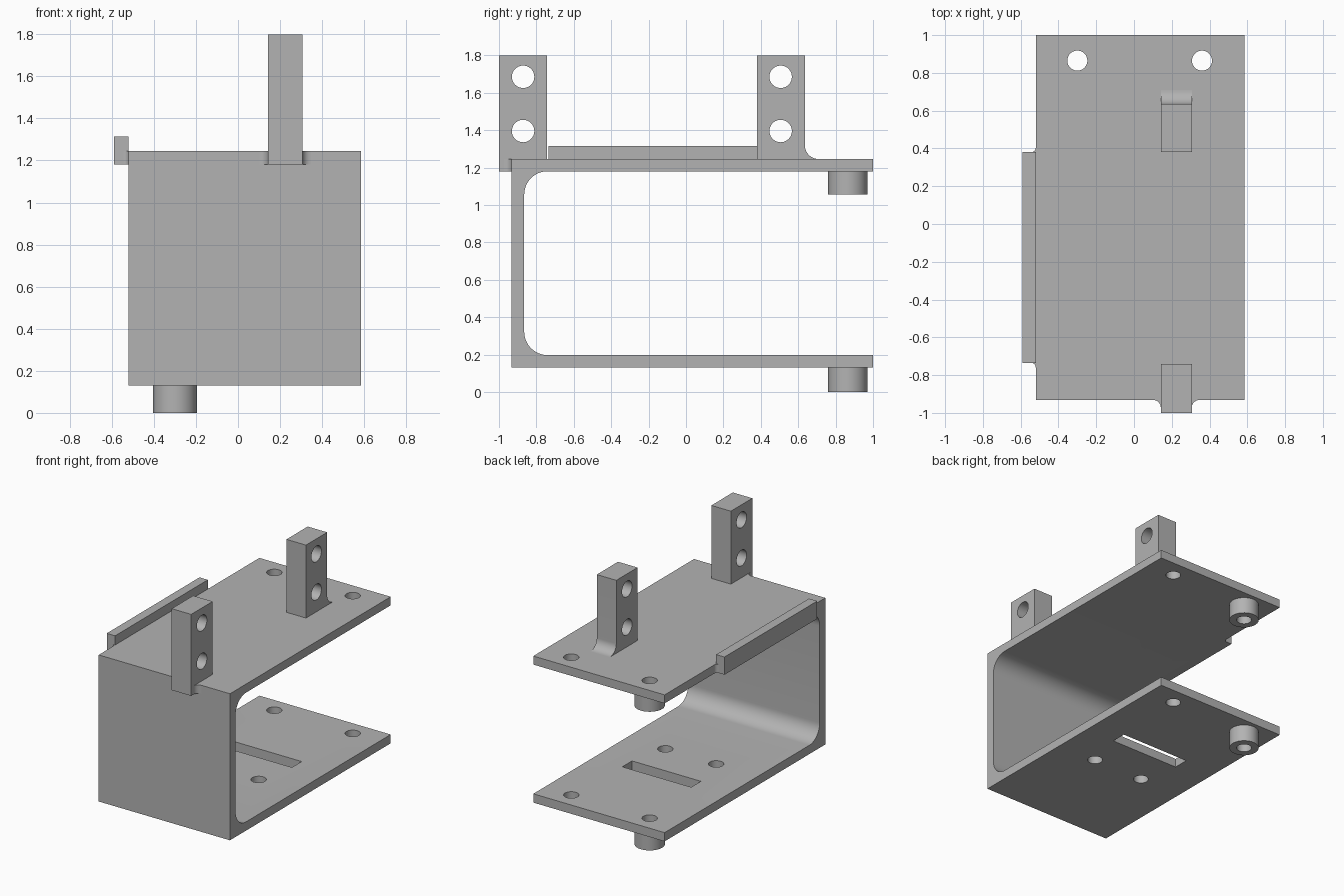
import bpy, bmesh, math
from math import cos, sin, pi

if "Cube" in bpy.data.objects:
    bpy.data.objects.remove(bpy.data.objects["Cube"])

grey = bpy.data.materials.new("plain grey")
grey.diffuse_color = (0.45, 0.45, 0.45, 1)
grey.use_nodes = True
grey.node_tree.nodes["Principled BSDF"].inputs["Base Color"].default_value = grey.diffuse_color


def arc(cx, cy, r, a0, a1, n=12):
    return [(cx + r * cos(math.radians(a0 + (a1 - a0) * i / n)),
             cy + r * sin(math.radians(a0 + (a1 - a0) * i / n))) for i in range(n + 1)]


def circle(cx, cy, r, n=40):
    return arc(cx, cy, r, 0, 360, n)[:-1]


def box2d(a0, b0, a1, b1):
    return [(a0, b0), (a1, b0), (a1, b1), (a0, b1)]


def prism(name, pts, axis, lo, hi):
    """Extrude a 2D outline along x (outline in y, z) or z (outline in x, y)."""
    def at(p, h):
        return (h, p[0], p[1]) if axis == "x" else (p[0], p[1], h)
    bm = bmesh.new()
    f = bm.faces.new([bm.verts.new(at(p, lo)) for p in pts])
    ext = bmesh.ops.extrude_face_region(bm, geom=[f])["geom"]
    step = at((0, 0), hi - lo)
    bmesh.ops.translate(bm, vec=step, verts=[g for g in ext if isinstance(g, bmesh.types.BMVert)])
    bmesh.ops.recalc_face_normals(bm, faces=bm.faces)
    me = bpy.data.meshes.new(name)
    bm.to_mesh(me)
    bm.free()
    me.materials.append(grey)
    ob = bpy.data.objects.new(name, me)
    bpy.context.collection.objects.link(ob)
    return ob


def cut(ob, cutters):
    """Subtract each cutter prism (outline, axis, lo, hi) from the object."""
    for c in cutters:
        tool = prism("cutter", *c)
        tool.hide_render = True
        mod = ob.modifiers.new("cut", "BOOLEAN")
        mod.operation, mod.solver, mod.object = "DIFFERENCE", "EXACT", tool
        bpy.context.view_layer.objects.active = ob
        bpy.ops.object.modifier_apply(modifier=mod.name)
        bpy.data.objects.remove(tool)


X0, X1 = -0.52, 0.585          # body width
Z0, Z1, Z2, Z3 = 0.13, 0.197, 1.18, 1.245   # plate levels
YF, YI, R = -0.932, -0.865, 0.125           # wall faces, inner fillet

# U-shaped body
u = [(1, Z0), (1, Z1)] + arc(YI + R, Z1 + R, R, 270, 180) \
    + arc(YI + R, Z2 - R, R, 180, 90) + [(1, Z2), (1, Z3), (YF, Z3), (YF, Z0)]
body = prism("bracket_body", u, "x", X0, X1)
cut(body, [(circle(x, 0.865, 0.053), "z", -0.1, 1.5) for x in (-0.3, 0.36)]
    + [(circle(x, -0.123, 0.053), "z", 0, 0.4) for x in (-0.168, 0.26)]
    + [(box2d(-0.245, 0.17, 0.335, 0.287), "z", 0, 0.4)])

# bosses under both plates
bosses = []
for name, lo, hi in (("lower_boss", 0, Z0), ("upper_boss", 1.055, Z2)):
    b = prism(name, circle(-0.3, 0.865, 0.105, 48), "z", lo, hi)
    cut(b, [(circle(-0.3, 0.865, 0.053), "z", lo - 0.1, hi + 0.1)])
    bosses.append(b)

# upright lugs with two cross holes each
T0, T1 = 0.142, 0.306
front = [(-1, Z2), (YF, Z2), (YF, Z3), (-0.742, Z3), (-0.742, 1.8), (-1, 1.8)]
rear = [(0.38, Z3)] + arc(0.71, Z3 + 0.075, 0.075, 270, 180) + [(0.635, 1.8), (0.38, 1.8)]
for name, prof, yc in (("front_lug", front, -0.871), ("rear_lug", rear, 0.506)):
    lug = prism(name, prof, "x", T0, T1)
    cut(lug, [(circle(yc, z, 0.06), "x", 0, 0.5) for z in (1.395, 1.685)])

# small corner fillets beside the front lug
r = 0.04
prism("lug_fillet_left", [(T0, YF)] + arc(T0 - r, YF - r, r, 90, 0, 8)[:-1] + [(T0, YF - r)], "z", Z2, Z3)
prism("lug_fillet_right", [(T1, YF)] + arc(T1 + r, YF - r, r, 90, 180, 8)[:-1] + [(T1, YF - r)], "z", Z2, Z3)

# side flange with end fillets
F0, F1, r = -0.735, 0.38, 0.025
prism("side_flange", box2d(-0.59, F0, X0, F1), "z", Z2, 1.315)
prism("flange_fillet_rear", [(X0, F1)] + arc(X0 - r, F1 + r, r, 270, 360, 8), "z", Z2, Z3)
prism("flange_fillet_front", [(X0, F0)] + arc(X0 - r, F0 - r, r, 90, 0, 8), "z", Z2, Z3)

bpy.ops.object.select_all(action="SELECT")
bpy.context.view_layer.objects.active = body
bpy.ops.object.shade_smooth_by_angle(angle=math.radians(30))
